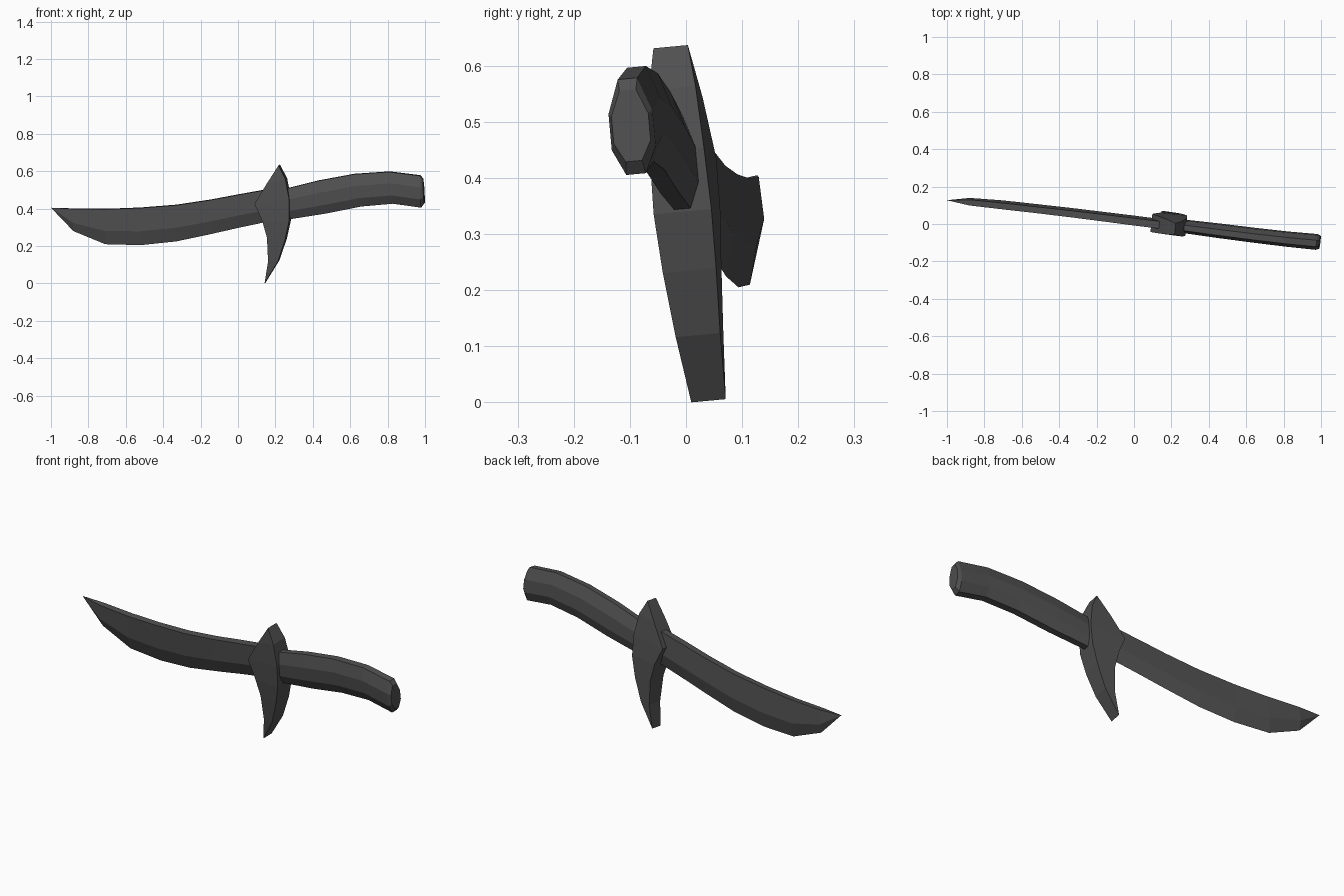
import bpy, bmesh
from mathutils import Vector

if "Cube" in bpy.data.objects:
    bpy.data.objects.remove(bpy.data.objects["Cube"])

# The dagger lies in a slightly turned and tilted plane
NORMAL = Vector((0.109, 1.0, 0.094)).normalized()

dark = bpy.data.materials.new("dark_metal")
dark.diffuse_color = (0.08, 0.08, 0.08, 1)
dark.use_nodes = True
dark.node_tree.nodes["Principled BSDF"].inputs["Base Color"].default_value = dark.diffuse_color


def place(x, z, t):
    y = 0.0562 - 0.109 * x - 0.094 * z
    return Vector((x, y, z)) + NORMAL * t


def loft(name, stations):
    """stations: (lower x, lower z, upper x, upper z, section of (fraction, offset))"""
    bm = bmesh.new()
    rings = []
    for ax, az, bx, bz, section in stations:
        rings.append([bm.verts.new(place(ax + (bx - ax) * f, az + (bz - az) * f, t))
                      for f, t in section])
    n = len(rings[0])
    for r, s in zip(rings, rings[1:]):
        for i in range(n):
            j = (i + 1) % n
            bm.faces.new((r[i], r[j], s[j], s[i]))
    bm.faces.new(rings[0])
    bm.faces.new(rings[-1])
    bmesh.ops.remove_doubles(bm, verts=bm.verts, dist=0.0005)
    bmesh.ops.recalc_face_normals(bm, faces=bm.faces)
    mesh = bpy.data.meshes.new(name)
    bm.to_mesh(mesh)
    bm.free()
    mesh.materials.append(dark)
    obj = bpy.data.objects.new(name, mesh)
    bpy.context.collection.objects.link(obj)
    return obj


def mirrored(half):
    return [(f, -t) for f, t in half] + [(f, t) for f, t in reversed(half)]


# Curved single-edged blade: sharp below, flat spine above
def blade_section(s):
    return mirrored([(0, 0), (0.38, 0.02 * s), (1, 0.017 * s)])


blade = [(-1.0, .405, -1.0, .405, 0), (-.88, .28, -.88, .40, .9),
         (-.71, .21, -.70, .398, 1), (-.52, .205, -.52, .405, 1),
         (-.33, .225, -.33, .42, 1.05), (-.15, .263, -.15, .447, 1.1),
         (0, .297, 0, .475, 1.15), (.18, .335, .18, .507, 1.15)]
loft("blade", [(*p[:4], blade_section(p[4])) for p in blade])


# Curved eight-sided handle with a chamfered butt
def handle_section(s):
    return mirrored([(0, .016 * s), (.27, .036 * s), (.65, .036 * s), (1, .016 * s)])


handle = [(.2, .33, .2, .49, .9), (.28, .345, .27, .51, .93),
          (.47, .375, .43, .55, 1), (.66, .413, .62, .585, 1.03),
          (.83, .428, .81, .598, 1.06), (.98, .407, .975, .577, 1.1),
          (.997, .43, .99, .557, .92)]
loft("handle", [(*p[:4], handle_section(p[4])) for p in handle])

# Pointed crescent guard, thicker in the middle
guard = [(.22, .634, .22, .634, .031), (.16, .54, .258, .56, .042),
         (.093, .43, .279, .45, .049), (.135, .34, .279, .34, .052),
         (.16, .25, .256, .235, .048), (.165, .12, .217, .12, .04),
         (.145, .003, .145, .003, .031)]
loft("guard", [(*p[:4], mirrored([(0, p[4]), (1, p[4])])) for p in guard])
